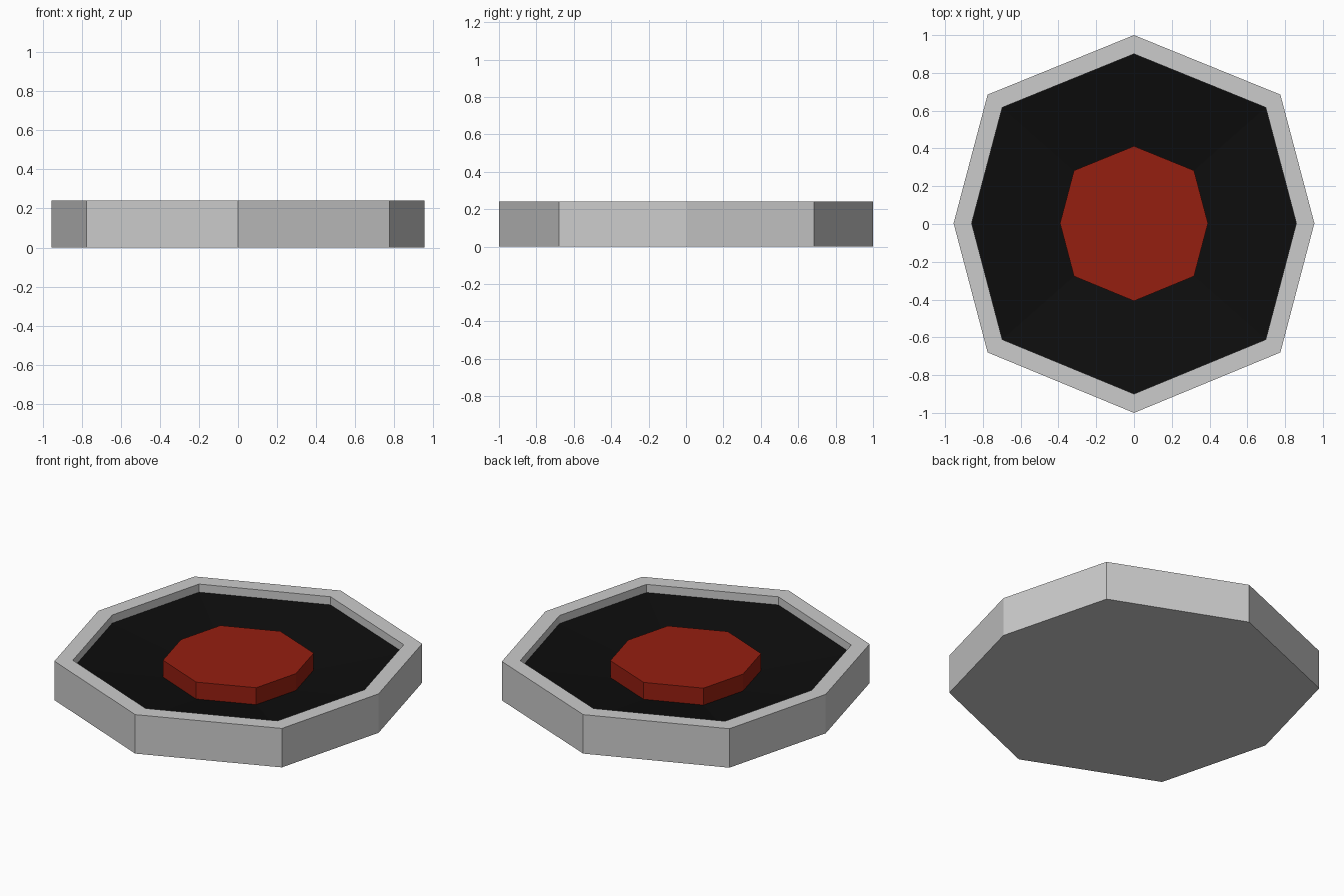
import bpy, bmesh

if "Cube" in bpy.data.objects:
    bpy.data.objects.remove(bpy.data.objects["Cube"])

# Slightly narrowed octagon outline shared by every part
OUTLINE = [(0, -1), (0.775, -0.68), (0.955, 0.004), (0.775, 0.685),
           (0, 1), (-0.775, 0.685), (-0.955, 0.004), (-0.775, -0.68)]


def material(name, color):
    mat = bpy.data.materials.new(name)
    mat.diffuse_color = color
    mat.use_nodes = True
    mat.node_tree.nodes["Principled BSDF"].inputs["Base Color"].default_value = mat.diffuse_color
    return mat


def loft(name, rings, cap_start=False, cap_end=False, mat=None):
    """Bridge scaled copies of the outline given as (scale, z)."""
    bm = bmesh.new()
    loops = [[bm.verts.new((x * s, y * s + 0.004 * (1 - s), z)) for x, y in OUTLINE]
             for s, z in rings]
    n = len(OUTLINE)
    for a, b in zip(loops, loops[1:]):
        for i in range(n):
            j = (i + 1) % n
            bm.faces.new((a[i], a[j], b[j], b[i]))
    if cap_start:
        bm.faces.new(loops[0][::-1])
    if cap_end:
        bm.faces.new(loops[-1])
    mesh = bpy.data.meshes.new(name)
    bm.to_mesh(mesh)
    bm.free()
    obj = bpy.data.objects.new(name, mesh)
    bpy.context.collection.objects.link(obj)
    if mat:
        mesh.materials.append(mat)
    return obj


black = material("black", (0.004, 0.004, 0.004, 1))
red = material("red", (0.30, 0.013, 0.005, 1))

# Outer housing: base, side wall, rim and short inner lip
loft("housing", [(1, 0), (1, 0.24), (0.9, 0.24), (0.9, 0.19)], cap_start=True)

# Shallow dish sloping down towards the button
loft("dish", [(0.9, 0.19), (0.41, 0.11)], cap_end=True, mat=black)

# Raised central button
loft("button", [(0.41, 0.11), (0.41, 0.214)], cap_end=True, mat=red)
